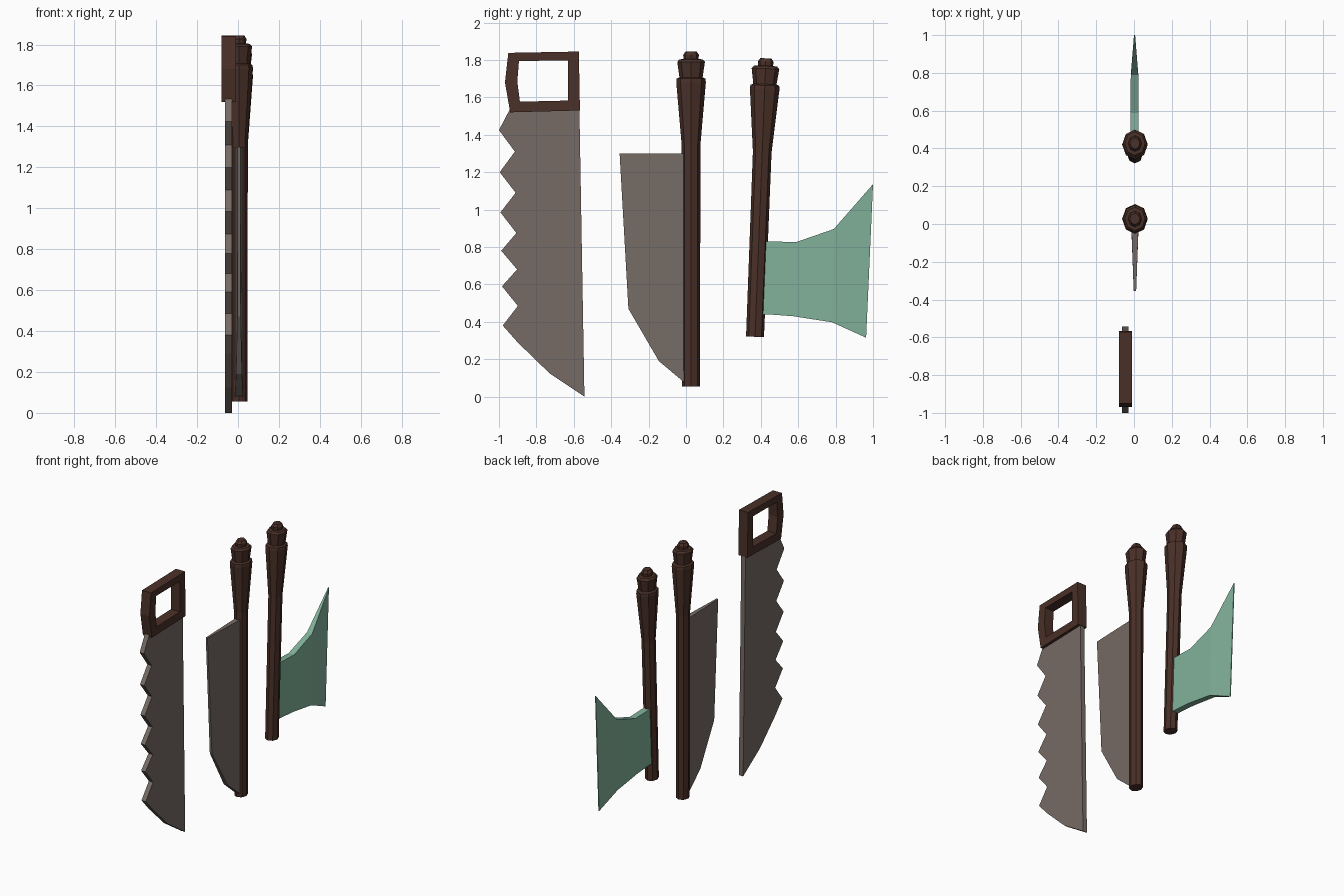
import bpy, bmesh, math
from mathutils import Vector, Matrix

if "Cube" in bpy.data.objects:
    bpy.data.objects.remove(bpy.data.objects["Cube"])


def material(name, rgb):
    m = bpy.data.materials.new(name)
    m.diffuse_color = (*rgb, 1)
    m.use_nodes = True
    m.node_tree.nodes["Principled BSDF"].inputs["Base Color"].default_value = m.diffuse_color
    return m


STEEL = material("grey_steel", (0.181, 0.147, 0.130))
WOOD = material("dark_wood", (0.069, 0.030, 0.021))
GREEN = material("green_metal", (0.223, 0.445, 0.328))


def finish(name, bm, mat):
    bmesh.ops.recalc_face_normals(bm, faces=bm.faces)
    me = bpy.data.meshes.new(name)
    bm.to_mesh(me)
    bm.free()
    me.materials.append(mat)
    ob = bpy.data.objects.new(name, me)
    bpy.context.collection.objects.link(ob)
    return ob


def strip(name, upper, lower, half, mat, cx, closed=False):
    """Slab in the YZ plane between two matching edge lines, with
    half thickness given per station."""
    bm = bmesh.new()
    rings = []
    for (uy, uz), (ly, lz), h in zip(upper, lower, half):
        rings.append([bm.verts.new(p) for p in (
            (cx + h, uy, uz), (cx - h, uy, uz), (cx - h, ly, lz), (cx + h, ly, lz))])
    n = len(rings)
    for i in range(n if closed else n - 1):
        a, b = rings[i], rings[(i + 1) % n]
        for k in range(4):
            bm.faces.new((a[k], a[(k + 1) % 4], b[(k + 1) % 4], b[k]))
    if not closed:
        bm.faces.new(rings[0])
        bm.faces.new(rings[-1])
    return finish(name, bm, mat)


def plate(name, outline, half_at, mat, cx):
    """Flat outline in the YZ plane, thickness depending on y."""
    bm = bmesh.new()
    r = [bm.verts.new((cx + half_at(y), y, z)) for y, z in outline]
    l = [bm.verts.new((cx - half_at(y), y, z)) for y, z in outline]
    n = len(outline)
    bm.faces.new(r)
    bm.faces.new(l[::-1])
    for i in range(n):
        j = (i + 1) % n
        bm.faces.new((r[i], l[i], l[j], r[j]))
    return finish(name, bm, mat)


def shaft(name, length, base, tilt):
    """Eight-sided grip flaring to a collar and a knob."""
    L = length
    profile = [(0.048, 0), (0.050, L - 0.50), (0.079, L - 0.165), (0.077, L - 0.145),
               (0.062, L - 0.138), (0.074, L - 0.055), (0.062, L - 0.042),
               (0.040, L - 0.040), (0.042, L - 0.018), (0.030, L)]
    bm = bmesh.new()
    rings = [[bm.verts.new((0.86 * r * math.cos(k * math.pi / 4),
                            r * math.sin(k * math.pi / 4), z)) for k in range(8)]
             for r, z in profile]
    for a, b in zip(rings, rings[1:]):
        for k in range(8):
            j = (k + 1) % 8
            bm.faces.new((a[k], a[j], b[j], b[k]))
    bm.faces.new(rings[0][::-1])
    bm.faces.new(rings[-1])
    bm.transform(Matrix.Translation(Vector(base)) @ Matrix.Rotation(-tilt, 4, 'X'))
    return finish(name, bm, WOOD)


# Saw blade: teeth alternate between outer tips and inner notches
tips = [1.425, 1.20, 0.985, 0.78, 0.59, 0.38]
notches = [1.31, 1.09, 0.875, 0.68, 0.485]
saw = [(-0.57, 1.54), (-0.94, 1.54)]
for i, z in enumerate(tips):
    saw.append((-1.0 + 0.004 * i, z))
    if i < len(notches):
        saw.append((-0.915 + 0.004 * i, notches[i]))
saw += [(-0.90, 0.29), (-0.73, 0.125), (-0.543, 0.0)]
plate("saw_blade", saw, lambda y: 0.0165, STEEL, -0.0465)

# Saw grip: closed frame
outer = [(-0.95, 1.838), (-0.968, 1.68), (-0.94, 1.52), (-0.567, 1.53), (-0.573, 1.845)]
inner = [(-0.893, 1.795), (-0.902, 1.685), (-0.888, 1.577), (-0.63, 1.583), (-0.63, 1.797)]
strip("saw_grip", outer, inner, [0.035] * 5, WOOD, -0.045, closed=True)

# Cleaver
shaft("cleaver_shaft", 1.79, (0.005, 0.027, 0.055), 0)
plate("cleaver_blade",
      [(0.02, 1.30), (-0.355, 1.30), (-0.308, 0.47), (-0.145, 0.19), (0.0, 0.068), (0.02, 0.068)],
      lambda y: 0.020 + 0.038 * min(y, 0), STEEL, 0.005)

# Axe
shaft("axe_shaft", 1.49, (0.005, 0.369, 0.32), 0.039)
strip("axe_blade",
      [(0.39, 0.83), (0.45, 0.83), (0.588, 0.826), (0.79, 0.896), (1.0, 1.136)],
      [(0.38, 0.44), (0.44, 0.44), (0.572, 0.43), (0.78, 0.398), (0.963, 0.315)],
      [0.022, 0.022, 0.022, 0.020, 0.003], GREEN, 0.003)
